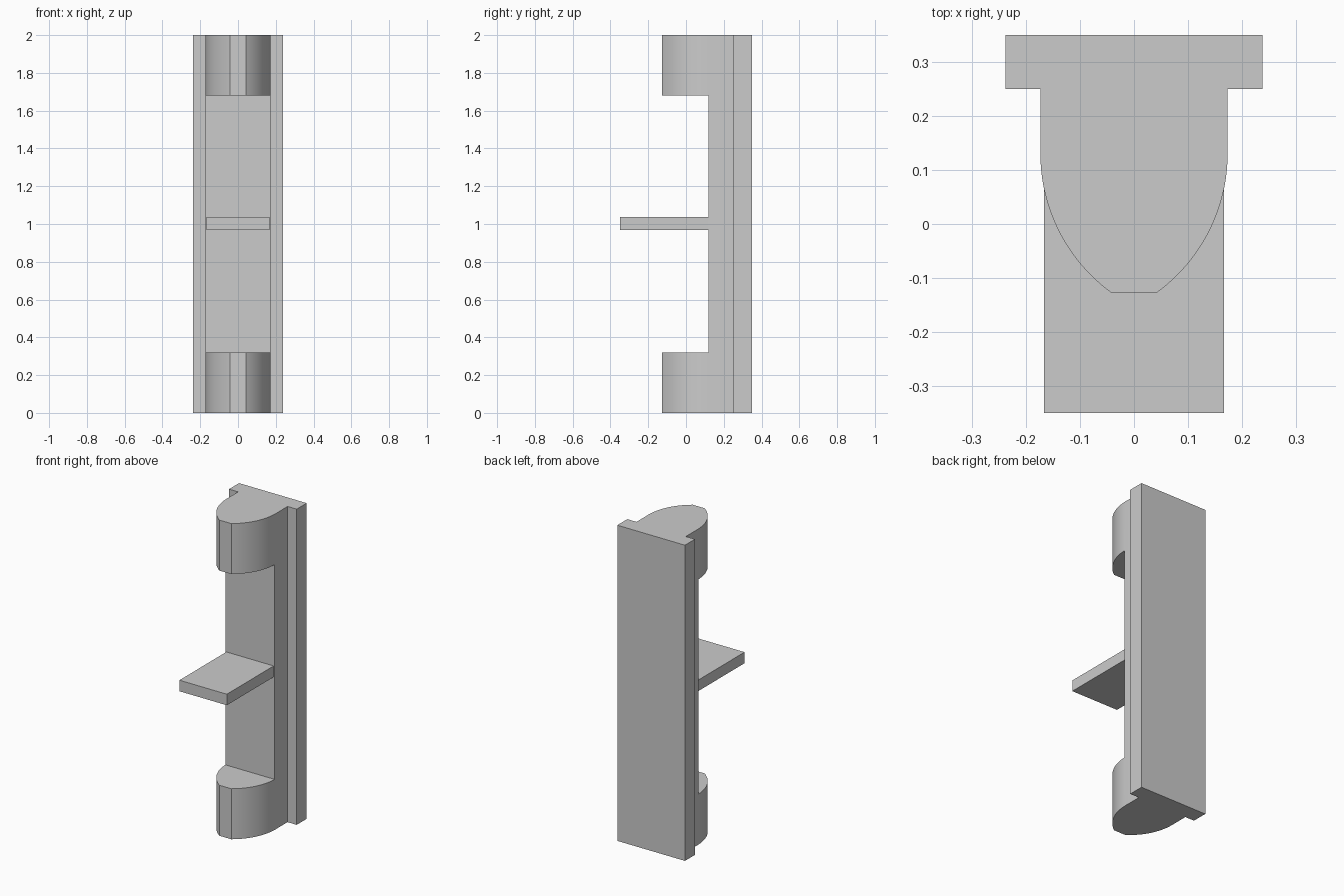
import bpy, bmesh
from math import asin, cos, sin, radians

if "Cube" in bpy.data.objects:
    bpy.data.objects.remove(bpy.data.objects["Cube"])


def finish(bm, name):
    bmesh.ops.recalc_face_normals(bm, faces=bm.faces)
    mesh = bpy.data.meshes.new(name)
    bm.to_mesh(mesh)
    bm.free()
    obj = bpy.data.objects.new(name, mesh)
    bpy.context.collection.objects.link(obj)
    return obj


def prism(name, outline, z0, z1):
    """Extrude an (x, y) outline from z0 up to z1."""
    bm = bmesh.new()
    face = bm.faces.new([bm.verts.new((x, y, z0)) for x, y in outline])
    top = bmesh.ops.extrude_face_region(bm, geom=[face])["geom"]
    verts = [v for v in top if isinstance(v, bmesh.types.BMVert)]
    bmesh.ops.translate(bm, verts=verts, vec=(0, 0, z1 - z0))
    return finish(bm, name)


def box(name, half_x, y0, y1, z0, z1):
    outline = [(-half_x, y0), (half_x, y0), (half_x, y1), (-half_x, y1)]
    return prism(name, outline, z0, z1)


# Bullet-nosed T profile: right half, nose to back, then mirrored
half_w, arc_y, nose_y, radius, steps = 0.173, 0.13, -0.127, 0.3176, 24
sweep = asin((arc_y - nose_y) / radius)
right = []
for i in range(steps + 1):
    a = sweep * (1 - i / steps)
    right.append((half_w - radius + radius * cos(a), arc_y - radius * sin(a)))
right += [(half_w, 0.249), (0.237, 0.249), (0.237, 0.349)]
profile = right + [(-x, y) for x, y in reversed(right)]
body = prism("upright_body", profile, 0, 2)

# Recess between the two rounded end blocks
cutter = box("recess_cutter", 0.3, -0.4, 0.12, 0.32, 1.68)
cutter.hide_render = True
cut = body.modifiers.new("recess", 'BOOLEAN')
cut.operation = 'DIFFERENCE'
cut.solver = 'EXACT'
cut.object = cutter
bpy.context.view_layer.objects.active = body
body.select_set(True)
bpy.ops.object.modifier_apply(modifier=cut.name)
bpy.data.objects.remove(cutter)
bpy.ops.object.shade_smooth_by_angle(angle=radians(30))

# Thin shelf, its back edge set into the body
box("middle_shelf", 0.166, -0.349, 0.15, 0.967, 1.037)
